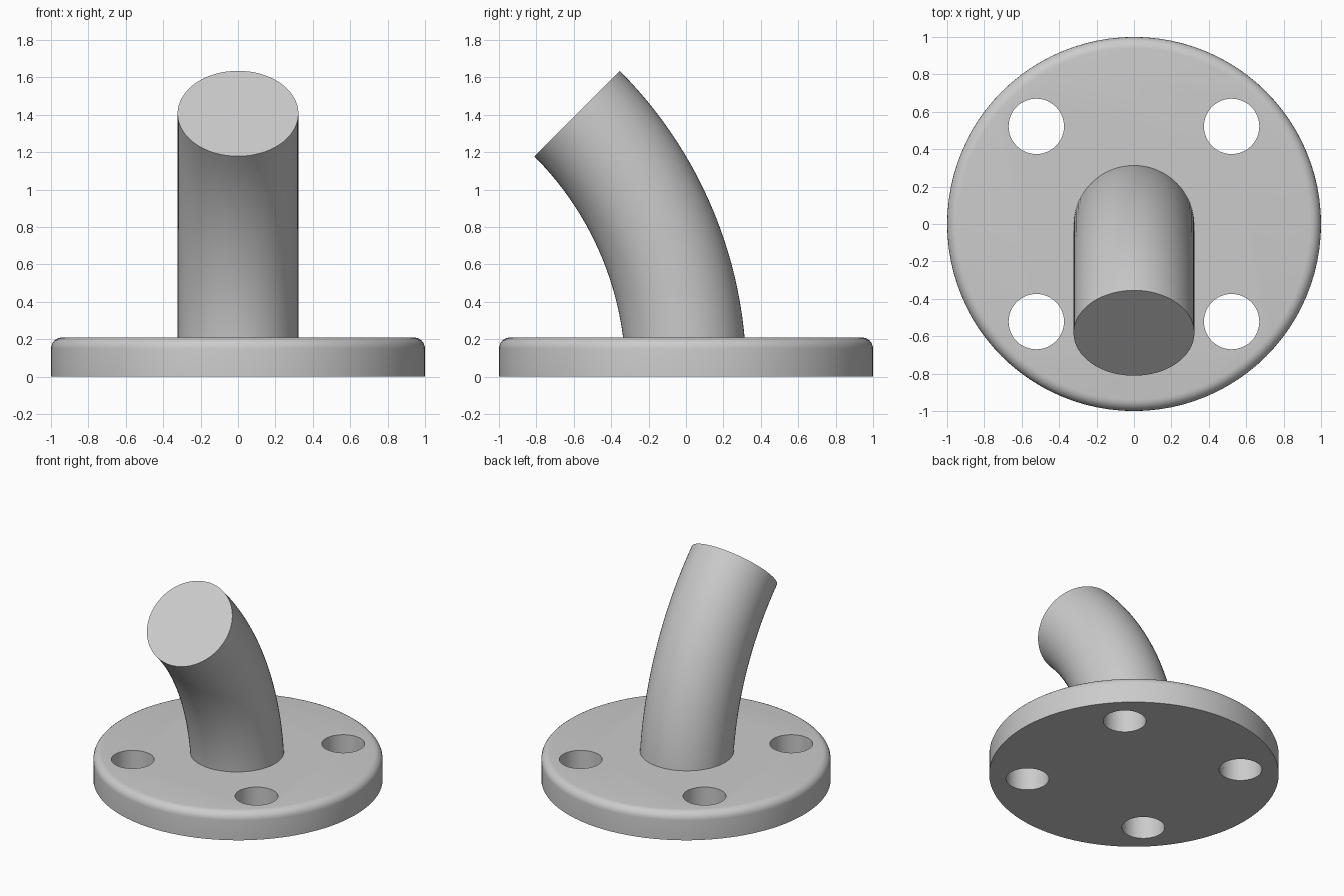
import bpy, bmesh
from math import sin, cos, pi, radians

if "Cube" in bpy.data.objects:
    bpy.data.objects.remove(bpy.data.objects["Cube"])

FLANGE_H, FILLET = 0.21, 0.06
HOLE_POS, HOLE_R = 0.522, 0.148
PIPE_R, BEND_R, BEND = 0.323, 1.99, radians(45)


def finish(name, bm):
    bmesh.ops.recalc_face_normals(bm, faces=bm.faces)
    mesh = bpy.data.meshes.new(name)
    bm.to_mesh(mesh)
    bm.free()
    obj = bpy.data.objects.new(name, mesh)
    bpy.context.collection.objects.link(obj)
    return obj


def activate(obj):
    bpy.ops.object.select_all(action='DESELECT')
    obj.select_set(True)
    bpy.context.view_layer.objects.active = obj


def cylinder(bm, x, y, z0, z1, r, n):
    geo = bmesh.ops.create_cone(bm, cap_ends=True, segments=n, radius1=r, radius2=r, depth=z1 - z0)
    bmesh.ops.translate(bm, verts=geo['verts'], vec=(x, y, (z0 + z1) / 2))


# Round flange with a rounded top rim
bm = bmesh.new()
cylinder(bm, 0, 0, 0, FLANGE_H, 1.0, 96)
rim = [e for e in bm.edges if all(v.co.z > FLANGE_H - 0.001 for v in e.verts)]
bmesh.ops.bevel(bm, geom=rim, offset=FILLET, segments=6, profile=0.5, affect='EDGES')
flange = finish("flange", bm)

# Four bolt holes
bm = bmesh.new()
for sx in (-1, 1):
    for sy in (-1, 1):
        cylinder(bm, sx * HOLE_POS, sy * HOLE_POS, -0.1, 0.4, HOLE_R, 48)
cutter = finish("bolt_hole_cutter", bm)
cutter.hide_render = True
activate(flange)
mod = flange.modifiers.new("bolt_holes", 'BOOLEAN')
mod.operation, mod.solver, mod.object = 'DIFFERENCE', 'EXACT', cutter
bpy.ops.object.modifier_apply(modifier=mod.name)
bpy.data.objects.remove(cutter)

# Solid bar bent forward through 45 degrees, rooted inside the flange
bm = bmesh.new()
SIDES, STEPS, START = 64, 24, 0.05
rings = []
for i in range(STEPS + 1):
    a = START + (BEND - START) * i / STEPS
    ring = []
    for j in range(SIDES):
        t = 2 * pi * j / SIDES
        r = BEND_R + PIPE_R * sin(t)
        ring.append(bm.verts.new((PIPE_R * cos(t), r * cos(a) - BEND_R, r * sin(a))))
    rings.append(ring)
for lo, hi in zip(rings, rings[1:]):
    for j in range(SIDES):
        k = (j + 1) % SIDES
        bm.faces.new((lo[j], lo[k], hi[k], hi[j]))
bm.faces.new(rings[0])
bm.faces.new(rings[-1])
bent_bar = finish("bent_bar", bm)

for obj in (flange, bent_bar):
    activate(obj)
    bpy.ops.object.shade_smooth_by_angle(angle=radians(30))
